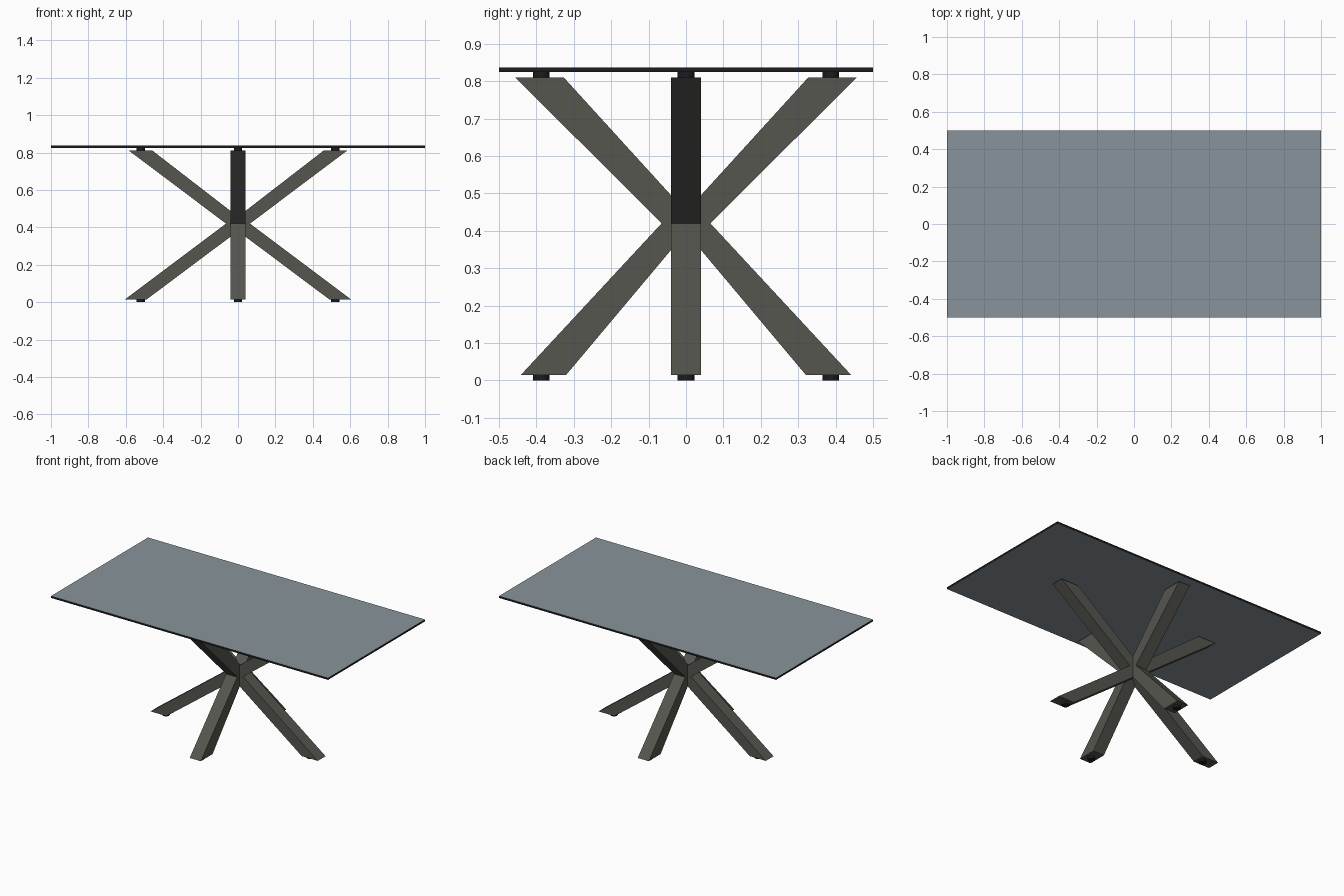
import bpy, bmesh, math

if "Cube" in bpy.data.objects:
    bpy.data.objects.remove(bpy.data.objects["Cube"])


def material(name, rgb):
    m = bpy.data.materials.new(name)
    m.diffuse_color = (*rgb, 1.0)
    m.use_nodes = True
    m.node_tree.nodes["Principled BSDF"].inputs["Base Color"].default_value = m.diffuse_color
    return m


GLASS = material("grey blue glass", (0.25, 0.295, 0.325))
METAL = material("warm grey metal", (0.092, 0.092, 0.079))
BLACK = material("black", (0.012, 0.012, 0.013))


def finish(bm, name, *mats):
    bmesh.ops.recalc_face_normals(bm, faces=bm.faces)
    mesh = bpy.data.meshes.new(name)
    bm.to_mesh(mesh)
    bm.free()
    for m in mats:
        mesh.materials.append(m)
    ob = bpy.data.objects.new(name, mesh)
    bpy.context.collection.objects.link(ob)
    return ob


# Table top: glass faces with a dark rim
bm = bmesh.new()
bmesh.ops.create_cube(bm, size=1)
for v in bm.verts:
    v.co = (v.co.x * 2, v.co.y, 0.831 + v.co.z * 0.012)
bm.normal_update()
for f in bm.faces:
    f.material_index = 0 if abs(f.normal.z) > 0.5 else 1
finish(bm, "table_top", GLASS, BLACK)


# Crossed leg frame: an X outline (right half, mirrored) extruded to 0.08 thick
def cross_frame(name, half, along_x):
    left = [(-u, z) for u, z in reversed(half) if u > 0]
    bm = bmesh.new()

    def place(u, z, t):
        return (u, t, z) if along_x else (t, u, z)

    verts = [bm.verts.new(place(u, z, -0.04)) for u, z in half + left]
    face = bm.faces.new(verts)
    ext = bmesh.ops.extrude_face_region(bm, geom=[face], use_keep_orig=True)
    for g in ext["geom"]:
        if isinstance(g, bmesh.types.BMVert):
            if along_x:
                g.co.y = 0.04
            else:
                g.co.x = 0.04
    finish(bm, name, METAL)


cross_frame("long_leg_frame",
            [(0, 0.457), (0.457, 0.81), (0.583, 0.81), (0.064, 0.42),
             (0.604, 0.015), (0.488, 0.015), (0, 0.38)], True)
cross_frame("short_leg_frame",
            [(0, 0.451), (0.327, 0.81), (0.457, 0.81), (0.065, 0.42),
             (0.441, 0.015), (0.32, 0.015), (0, 0.396)], False)

# Round pads under the feet and between the arms and the top
for label, z0, z1 in (("foot_pad", 0.0, 0.016), ("top_pad", 0.809, 0.826)):
    for i, (x, y) in enumerate(((0.52, 0), (-0.52, 0), (0, 0.387), (0, -0.387))):
        bm = bmesh.new()
        bmesh.ops.create_cone(bm, cap_ends=True, segments=24, radius1=0.0225,
                              radius2=0.0225, depth=z1 - z0)
        bmesh.ops.translate(bm, verts=bm.verts, vec=(x, y, (z0 + z1) / 2))
        finish(bm, f"{label}_{i + 1}", BLACK)
